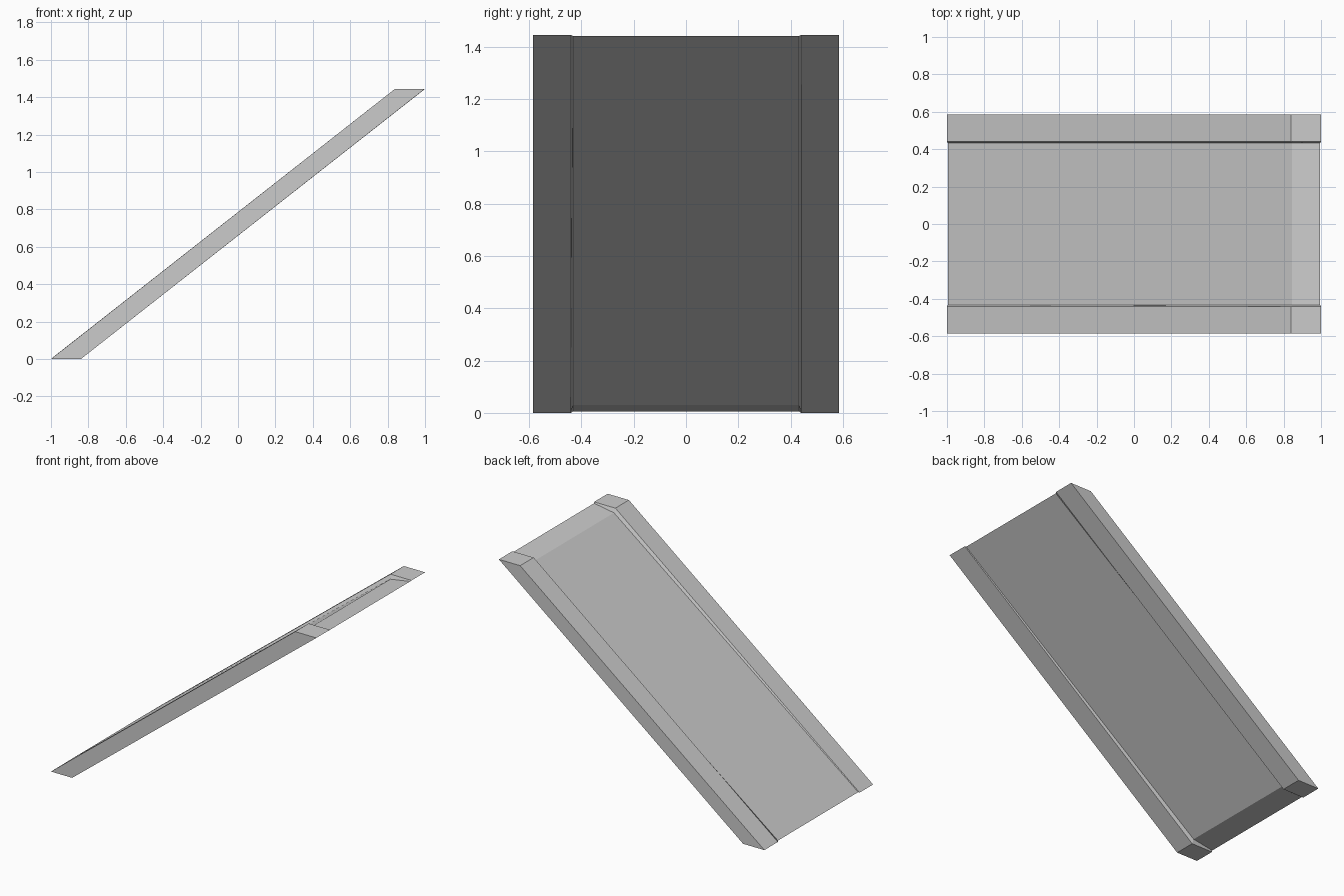
import bpy

cube = bpy.data.objects.get("Cube")
if cube:
    bpy.data.objects.remove(cube, do_unlink=True)

grey = bpy.data.materials.new("plain_grey")
grey.use_nodes = True
colour = (0.6, 0.6, 0.6, 1)
grey.diffuse_color = colour
grey.node_tree.nodes["Principled BSDF"].inputs["Base Color"].default_value = colour

# Side profiles (x, z): full-depth rail and slightly thinner tapered panel
RAIL = [(-1, 0), (-0.84, 0), (1, 1.445), (0.84, 1.445)]
PANEL = [(-0.995, 0.005), (-0.845, 0.03), (0.995, 1.44), (0.845, 1.415)]
OUTER, INNER, EDGE = 0.585, 0.44, 0.432


def loft(name, stations, capped):
    """Skin a run of four-sided profiles placed along y."""
    verts = [(x, y, z) for y, profile in stations for x, z in profile]
    faces = []
    for s in range(len(stations) - 1):
        for i in range(4):
            a, b = s * 4 + i, s * 4 + (i + 1) % 4
            faces.append((a, a + 4, b + 4, b))
    if capped:
        last = len(verts) - 4
        faces.append(tuple(range(4)))
        faces.append(tuple(last + i for i in reversed(range(4))))
    mesh = bpy.data.meshes.new(name)
    mesh.from_pydata(verts, [], faces)
    mesh.materials.append(grey)
    obj = bpy.data.objects.new(name, mesh)
    bpy.context.collection.objects.link(obj)
    return obj


# Side rails
loft("front_rail", [(-OUTER, RAIL), (-INNER, RAIL)], True)
loft("back_rail", [(INNER, RAIL), (OUTER, RAIL)], True)

# Recessed centre panel with narrow sloped edges meeting the rails
loft("centre_panel", [(-INNER, RAIL), (-EDGE, PANEL), (EDGE, PANEL), (INNER, RAIL)], False)
